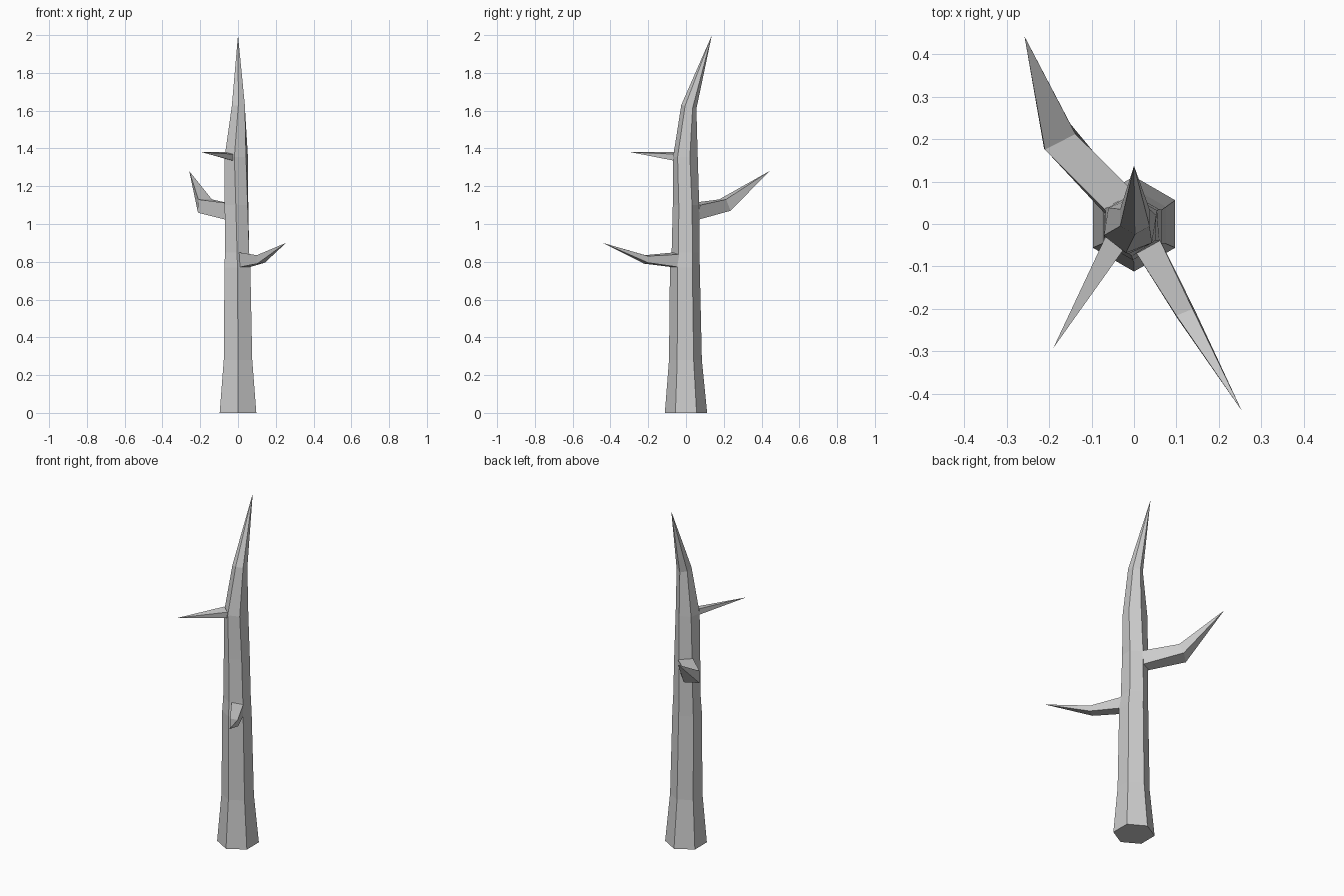
import bpy, bmesh
from math import sin, cos, radians
from mathutils import Vector

if "Cube" in bpy.data.objects:
    bpy.data.objects.remove(bpy.data.objects["Cube"])


def loft(name, rings, tip):
    """Skin equal-sized rings of points, ending in a single pointed tip."""
    bm = bmesh.new()
    loops = [[bm.verts.new(p) for p in ring] for ring in rings]
    n = len(loops[0])
    bm.faces.new(loops[0])
    for a, b in zip(loops, loops[1:]):
        for i in range(n):
            j = (i + 1) % n
            bm.faces.new((a[i], a[j], b[j], b[i]))
    end = bm.verts.new(tip)
    for i in range(n):
        bm.faces.new((loops[-1][i], loops[-1][(i + 1) % n], end))
    bmesh.ops.recalc_face_normals(bm, faces=bm.faces)
    me = bpy.data.meshes.new(name)
    bm.to_mesh(me)
    bm.free()
    ob = bpy.data.objects.new(name, me)
    bpy.context.collection.objects.link(ob)
    return ob


def hexagon(x, y, z, r, turn=0, tilt=0):
    """Six-sided trunk ring with corners towards front and back."""
    pts = []
    for i in range(6):
        a = radians(90 + 60 * i + turn)
        dy = r * sin(a)
        pts.append(Vector((x + r * cos(a), y + dy, z - tilt * dy)))
    return pts


# Dead trunk, flared at the foot and bent backwards at the top
loft("trunk", [
    hexagon(0, 0, 0, 0.112),
    hexagon(0, -0.003, 0.28, 0.087),
    hexagon(-0.003, -0.006, 0.77, 0.079),
    hexagon(-0.005, -0.002, 0.85, 0.074),
    hexagon(-0.008, 0, 1.10, 0.070, -3),
    hexagon(-0.009, -0.003, 1.355, 0.066, -9),
    hexagon(0.002, 0.015, 1.62, 0.040, 0, 0.25),
], (0, 0.137, 2.0))

# Branch at the back left, bent upwards
loft("back_branch", [
    [(-0.055, 0.01, 1.02), (0.0, 0.055, 1.02), (0.0, 0.075, 1.10), (-0.055, 0.02, 1.11)],
    [(-0.212, 0.178, 1.06), (-0.150, 0.236, 1.07), (-0.138, 0.212, 1.13), (-0.210, 0.175, 1.13)],
], (-0.258, 0.442, 1.28))

# Branch at the front right
loft("front_branch", [
    [(0.0, -0.06, 0.77), (0.055, -0.025, 0.77), (0.055, -0.025, 0.84), (0.0, -0.06, 0.85)],
    [(0.102, -0.222, 0.79), (0.142, -0.200, 0.795), (0.138, -0.200, 0.83), (0.100, -0.216, 0.835)],
], (0.254, -0.440, 0.90))

# Short thorn at the front left
loft("thorn_branch", [
    [(-0.067, -0.030, 1.345), (-0.026, -0.062, 1.335), (-0.026, -0.062, 1.37), (-0.067, -0.030, 1.38)],
], (-0.190, -0.292, 1.38))
